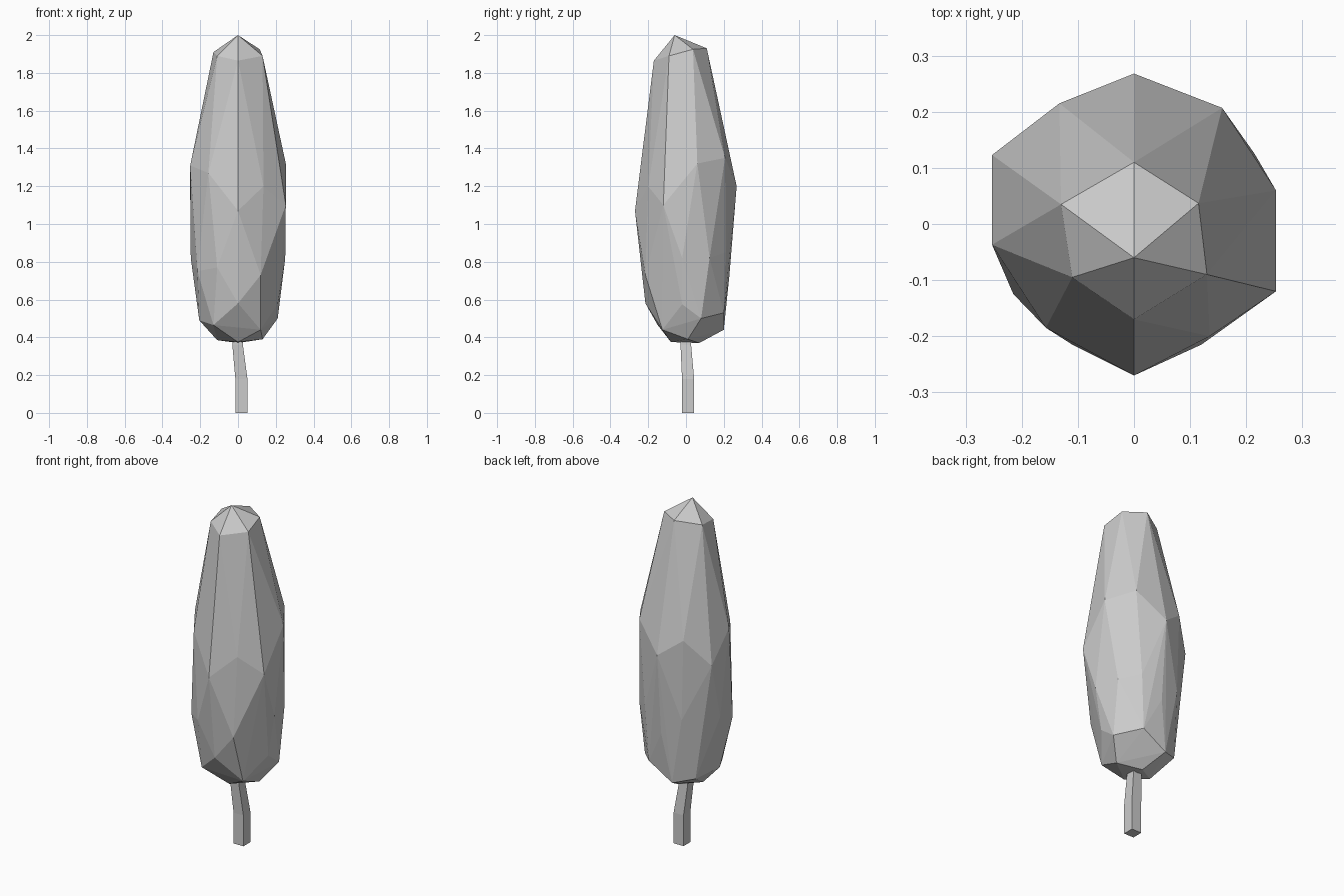
import bpy, bmesh

if "Cube" in bpy.data.objects:
    bpy.data.objects.remove(bpy.data.objects["Cube"])


def make_object(name, bm):
    bmesh.ops.recalc_face_normals(bm, faces=bm.faces)
    mesh = bpy.data.meshes.new(name)
    bm.to_mesh(mesh)
    bm.free()
    obj = bpy.data.objects.new(name, mesh)
    bpy.context.collection.objects.link(obj)
    return obj


# Faceted crown: irregular rings wrapped in a convex skin
tip = [(0, -.06, 2.0), (-.13, .035, 1.91), (0, .11, 1.93), (.115, .037, 1.925),
       (.13, -.09, 1.89), (0, -.17, 1.865), (-.11, -.095, 1.89)]
shoulder = [(0, -.27, 1.07), (.135, -.2, 1.2), (.253, -.12, 1.1), (.253, .06, 1.32),
            (.157, .207, 1.35), (0, .268, 1.2), (-.133, .215, 1.3),
            (-.253, .123, 1.15), (-.253, -.037, 1.31), (-.157, -.185, 1.27)]
belly = [(-.11, -.215, .77), (.12, -.215, .73), (.25, -.02, .82), (.215, .125, .82),
         (.12, .21, .85), (0, .23, .73), (-.12, .212, .83), (-.25, .04, .82),
         (-.215, -.125, .75)]
skirt = [(0, -.215, .58), (.12, -.125, .44), (.21, -.02, .575), (.21, .08, .5),
         (.1, .2, .53), (-.05, .2, .44), (-.16, .14, .47), (-.205, -.02, .49),
         (-.13, -.15, .465)]
base = [(-.11, 0, .385), (.13, .01, .39), (0, -.08, .375), (0, .07, .37)]

bm = bmesh.new()
for p in tip + shoulder + belly + skirt + base:
    bm.verts.new(p)
hull = bmesh.ops.convex_hull(bm, input=bm.verts)
spare = {g for g in hull["geom_interior"] + hull["geom_unused"]
         if isinstance(g, bmesh.types.BMVert)}
bmesh.ops.delete(bm, geom=list(spare), context='VERTS')
make_object("crown", bm)

# Bent square trunk: (centre x, centre y, height, half width)
path = [(.018, .011, 0, .032), (.018, .011, .18, .032),
        (-.002, -.001, .36, .028), (-.004, -.002, .42, .026)]
bm = bmesh.new()
rings = [[bm.verts.new((x + sx * r, y + sy * r, z))
          for sx, sy in ((-1, -1), (1, -1), (1, 1), (-1, 1))] for x, y, z, r in path]
for low, high in zip(rings, rings[1:]):
    for i in range(4):
        j = (i + 1) % 4
        bm.faces.new((low[i], low[j], high[j], high[i]))
bm.faces.new(rings[0])
bm.faces.new(rings[-1])
make_object("trunk", bm)
